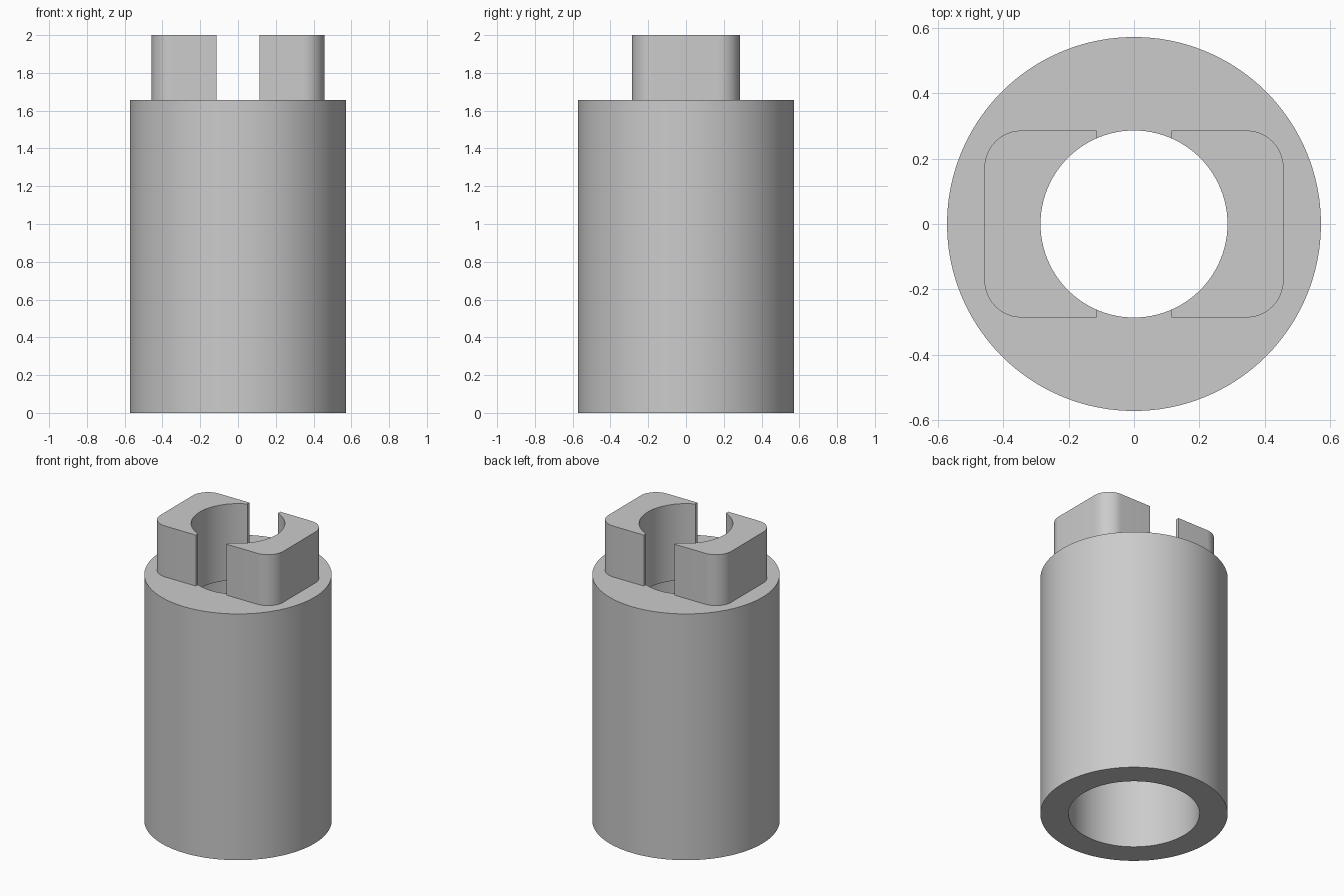
import bpy, bmesh, math

if "Cube" in bpy.data.objects:
    bpy.data.objects.remove(bpy.data.objects["Cube"])

U = 2 / 17.5                 # one design unit
R_OUT, R_HOLE, R_BORE = 5 * U, 2.5 * U, 3.5 * U
Z_STEP, Z_BODY, Z_TOP = 13 * U, 14.5 * U, 17.5 * U
SEG = 96

grey = bpy.data.materials.new("plain grey")
grey.diffuse_color = (0.6, 0.6, 0.6, 1)
grey.use_nodes = True
grey.node_tree.nodes["Principled BSDF"].inputs["Base Color"].default_value = grey.diffuse_color


def finish(name, bm):
    bmesh.ops.recalc_face_normals(bm, faces=bm.faces)
    me = bpy.data.meshes.new(name)
    bm.to_mesh(me)
    bm.free()
    me.materials.append(grey)
    ob = bpy.data.objects.new(name, me)
    bpy.context.collection.objects.link(ob)
    bpy.ops.object.select_all(action='DESELECT')
    ob.select_set(True)
    bpy.context.view_layer.objects.active = ob
    bpy.ops.object.shade_smooth_by_angle(angle=math.radians(30))
    return ob


# Sleeve: revolved closed profile with a wide bore stepping to a narrow hole
profile = [(R_OUT, 0), (R_OUT, Z_BODY), (R_HOLE, Z_BODY),
           (R_HOLE, Z_STEP), (R_BORE, Z_STEP), (R_BORE, 0)]
bm = bmesh.new()
rings = []
for i in range(SEG):
    a = 2 * math.pi * i / SEG
    rings.append([bm.verts.new((r * math.cos(a), r * math.sin(a), z)) for r, z in profile])
n = len(profile)
for i in range(SEG):
    p, q = rings[i], rings[(i + 1) % SEG]
    for j in range(n):
        k = (j + 1) % n
        bm.faces.new((p[j], q[j], q[k], p[k]))
finish("sleeve", bm)


# Drive tabs: rounded outer corners, inner side following the hole, slot between
def tab(name, side):
    hx, hy, fillet, slot = 4 * U, 2.5 * U, U, U
    pts = [(slot, -hy)]
    for cy, start in ((-hy + fillet, -90), (hy - fillet, 0)):
        for i in range(13):
            a = math.radians(start + 90 * i / 12)
            pts.append((hx - fillet + fillet * math.cos(a), cy + fillet * math.sin(a)))
    pts.append((slot, hy))
    end = math.acos(slot / R_HOLE)
    step = 2 * math.pi / SEG
    m = int(end / step)
    for a in [end] + [i * step for i in range(m, -m - 1, -1)] + [-end]:
        pts.append((R_HOLE * math.cos(a), R_HOLE * math.sin(a)))
    bm = bmesh.new()
    low = [bm.verts.new((side * x, side * y, Z_BODY)) for x, y in pts]
    high = [bm.verts.new((side * x, side * y, Z_TOP)) for x, y in pts]
    for i in range(len(pts)):
        j = (i + 1) % len(pts)
        bm.faces.new((low[i], low[j], high[j], high[i]))
    bm.faces.new(high)
    finish(name, bm)


tab("right_tab", 1)
tab("left_tab", -1)
